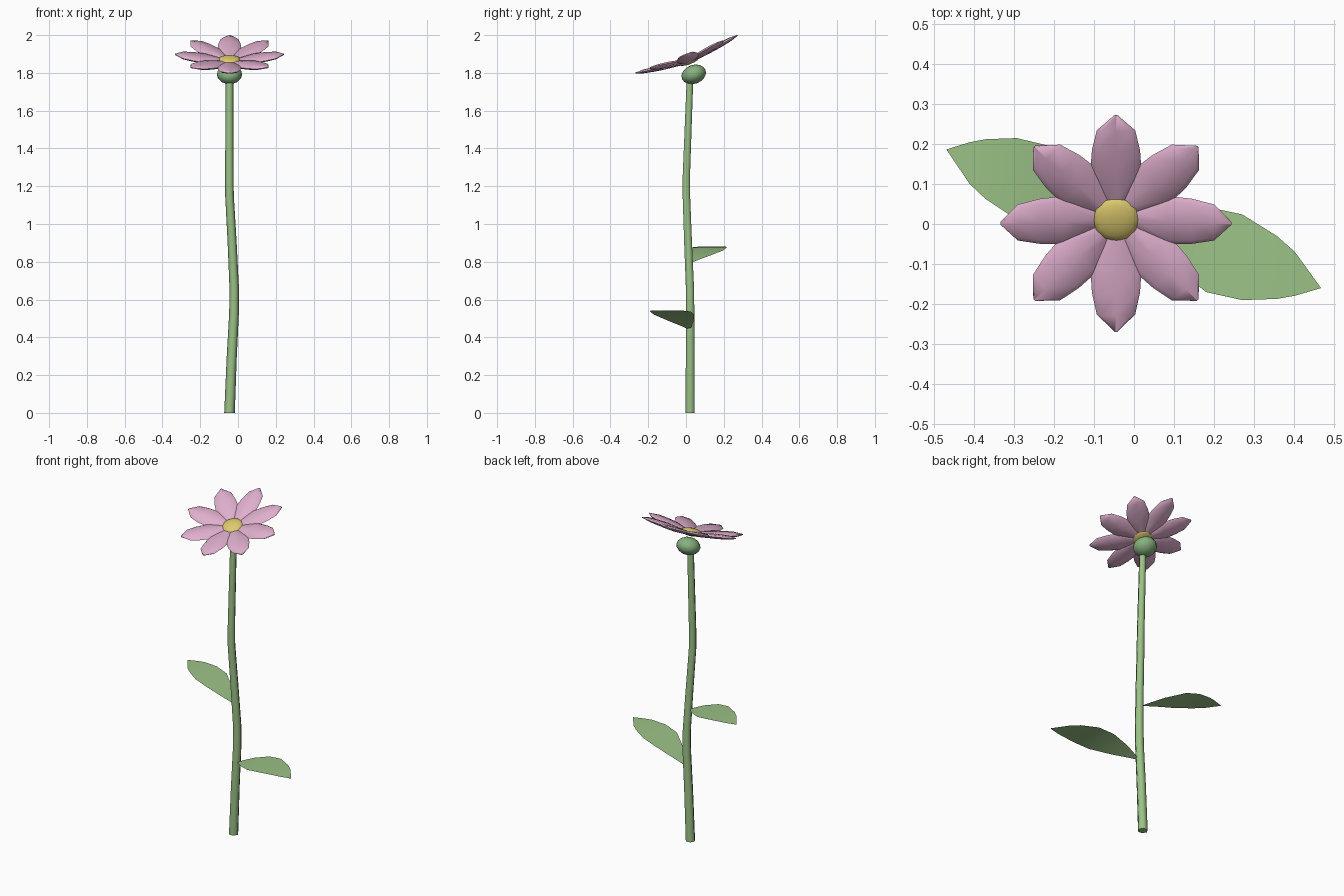
import bpy
import bmesh
from math import cos, sin, pi, radians
from mathutils import Matrix, Vector

if "Cube" in bpy.data.objects:
    bpy.data.objects.remove(bpy.data.objects["Cube"], do_unlink=True)


def material(name, rgb):
    mat = bpy.data.materials.new(name)
    mat.use_nodes = True
    color = (*rgb, 1)
    mat.diffuse_color = color
    mat.node_tree.nodes["Principled BSDF"].inputs["Base Color"].default_value = color
    return mat


GREEN = material("leaf green", (0.33, 0.54, 0.24))
DARK_GREEN = material("bud green", (0.24, 0.44, 0.21))
PINK = material("petal pink", (0.74, 0.43, 0.61))
YELLOW = material("centre yellow", (0.73, 0.60, 0.16))


def finish(bm, name, mat, matrix=Matrix(), closed=True):
    """Turn a bmesh into a smooth object with one material."""
    if closed:
        bmesh.ops.recalc_face_normals(bm, faces=bm.faces[:])
    bm.transform(matrix)
    mesh = bpy.data.meshes.new(name)
    bm.to_mesh(mesh)
    bm.free()
    mesh.materials.append(mat)
    mesh.shade_smooth()
    mesh.set_sharp_from_angle(angle=radians(75))
    obj = bpy.data.objects.new(name, mesh)
    bpy.context.collection.objects.link(obj)
    return obj


def loft(rings):
    """Skin a list of equal rings and cap both ends."""
    bm = bmesh.new()
    rows = [[bm.verts.new(p) for p in ring] for ring in rings]
    n = len(rows[0])
    for a, b in zip(rows, rows[1:]):
        for i in range(n):
            j = (i + 1) % n
            bm.faces.new((a[i], a[j], b[j], b[i]))
    bm.faces.new(rows[0])
    bm.faces.new(rows[-1])
    return bm


# Stem: tapering six-sided tube along a gently bent path
path = [(-0.045, 0.022, 0), (-0.033, 0.022, 0.3), (-0.021, 0.022, 0.53),
        (-0.02, 0.021, 0.66), (-0.031, 0.011, 0.9), (-0.045, 0.002, 1.15),
        (-0.046, 0.002, 1.26), (-0.045, 0.022, 1.79)]
rings = []
for x, y, z in path:
    radius = 0.028 - 0.0045 * z
    rings.append([(x + radius * cos(k * pi / 3), y + radius * sin(k * pi / 3), z)
                  for k in range(6)])
finish(loft(rings), "stem", GREEN)


# Leaves: thin curled blades, as (distance out, near edge, far edge, rise)
blade = [(0, 0, 0, 0), (0.04, -0.01, 0.045, 0.02), (0.1, -0.02, 0.11, 0.046),
         (0.2, -0.023, 0.19, 0.08), (0.29, -0.004, 0.21, 0.097),
         (0.377, 0.05, 0.207, 0.103), (0.422, 0.09, 0.199, 0.102),
         (0.487, 0.18, 0.18, 0.1)]


def leaf(name, base, side, scale):
    bm = bmesh.new()
    rows = []
    for u, near, far, rise in blade:
        edges = (near,) if near == far else (near, far)
        rows.append([bm.verts.new((side * u, -side * v, rise)) for v in edges])
    for a, b in zip(rows, rows[1:]):
        face = bm.faces.new(a + b[::-1])
        face.normal_update()
        if face.normal.z < 0:
            face.normal_flip()
    finish(bm, name, GREEN, Matrix.Translation(base) @ Matrix.Diagonal((*scale, 1)), False)


leaf("left_leaf", (-0.02, 0.02, 0.44), 1, (1, 1, 1))
leaf("right_leaf", (-0.035, 0.015, 0.79), -1, (0.89, 0.95, 0.87))

# Flower head frame: tilted to the front, origin at the middle of the petal tips
head = Matrix.Translation((-0.045, 0.001, 1.9)) @ Matrix.Rotation(radians(20.3), 4, "X")

# Petals: plump pointed blades rising outward, as (radius, half width, half thickness)
section = [(1, 0), (0.78, 0.8), (0, 1), (-0.78, 0.8),
           (-1, 0), (-0.78, -0.8), (0, -1), (0.78, -0.8)]
outline = [(0.015, 0.014, 0.006), (0.05, 0.029, 0.01), (0.13, 0.064, 0.013),
           (0.19, 0.06, 0.013), (0.245, 0.048, 0.01), (0.288, 0.004, 0.003)]
for k in range(8):
    rings = []
    for r, width, thick in outline:
        lift = -0.045 + 0.15 * r
        rings.append([(r, width * s, lift + thick * t) for s, t in section])
    finish(loft(rings), f"petal_{k + 1}", PINK, head @ Matrix.Rotation(k * pi / 4, 4, "Z"))


def ellipsoid(name, mat, depth, radius, height, segments, rows):
    bm = bmesh.new()
    bmesh.ops.create_uvsphere(bm, u_segments=segments, v_segments=rows, radius=1)
    finish(bm, name, mat, head @ Matrix.Translation((0, 0, depth))
           @ Matrix.Diagonal(Vector((radius, radius, height, 1))))


# Yellow centre and the green bud beneath it
ellipsoid("flower_centre", YELLOW, -0.036, 0.061, 0.022, 12, 8)
ellipsoid("flower_bud", DARK_GREEN, -0.115, 0.067, 0.05, 12, 8)
